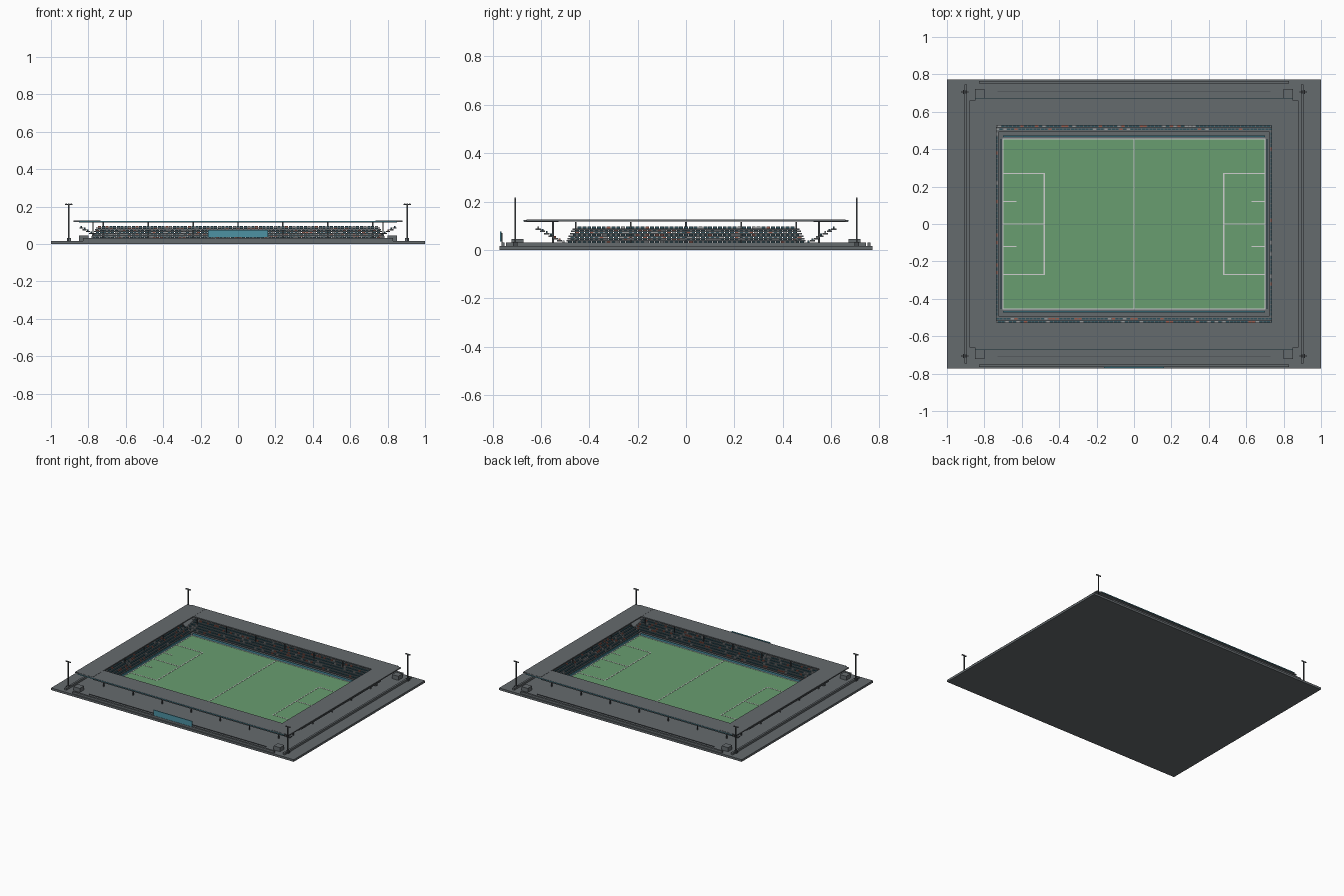
import bpy, bmesh, random

cube = bpy.data.objects.get("Cube")
if cube:
    bpy.data.objects.remove(cube, do_unlink=True)
random.seed(4)


def material(name, r, g, b):
    m = bpy.data.materials.new(name)
    m.use_nodes = True
    m.diffuse_color = (r, g, b, 1)
    m.node_tree.nodes["Principled BSDF"].inputs["Base Color"].default_value = (r, g, b, 1)
    return m


CONCRETE = material("grey concrete", 0.13, 0.145, 0.155)
STEEL = material("dark steel", 0.06, 0.068, 0.075)
GRASS = material("grass green", 0.14, 0.34, 0.16)
PAINT = material("line white", 0.62, 0.63, 0.62)
TEAL = material("teal panel", 0.075, 0.29, 0.37)
SEAT = material("dark teal seat", 0.03, 0.085, 0.11)
RED = material("red seat", 0.32, 0.10, 0.07)
PALE = material("pale seat", 0.30, 0.32, 0.33)


def boxes(name, items, *mats):
    """Merge boxes given as (x0, x1, y0, y1, z0, z1[, material index])."""
    bm = bmesh.new()
    for it in items:
        xs, ys, zs = sorted(it[0:2]), sorted(it[2:4]), sorted(it[4:6])
        v = [bm.verts.new((x, y, z)) for z in zs for y in ys for x in xs]
        for q in ((0, 2, 3, 1), (4, 5, 7, 6), (0, 1, 5, 4),
                  (2, 6, 7, 3), (0, 4, 6, 2), (1, 3, 7, 5)):
            f = bm.faces.new([v[i] for i in q])
            f.material_index = it[6] if len(it) > 6 else 0
    mesh = bpy.data.meshes.new(name)
    bm.to_mesh(mesh)
    bm.free()
    for m in mats:
        mesh.materials.append(m)
    ob = bpy.data.objects.new(name, mesh)
    bpy.context.collection.objects.link(ob)
    return ob


def centred(x, y, z0, z1, sx, sy):
    return (x - sx / 2, x + sx / 2, y - sy / 2, y + sy / 2, z0, z1)


SIDES = (-1, 1)
CORNERS = [(sx, sy) for sx in SIDES for sy in SIDES]
G = 0.016            # ground level
PX, PY = 0.70, 0.455  # pitch half size

# Ground slab and pitch
boxes("ground_slab", [(-1, 1, -0.772, 0.772, 0, G)], CONCRETE)
boxes("pitch", [(-PX, PX, -PY, PY, G, G + 0.003)], GRASS)

# Pitch markings
W = 0.003


def line(x0, x1, y0, y1):
    return (x0 - W, x1 + W, y0 - W, y1 + W, G + 0.003, G + 0.0045)


marks = [line(0, 0, -PY, PY)]
for s in SIDES:
    marks.append(line(-PX, PX, s * PY, s * PY))
    marks.append(line(s * PX, s * PX, -PY, PY))
    box_x, short_x = sorted((s * PX, s * 0.48)), sorted((s * PX, s * 0.63))
    marks.append(line(s * 0.48, s * 0.48, -0.27, 0.27))
    marks.append(line(*box_x, 0, 0))
    for t in SIDES:
        marks.append(line(*box_x, t * 0.27, t * 0.27))
        marks.append(line(*short_x, t * 0.12, t * 0.12))
boxes("pitch_lines", marks, PAINT)

# Advertising boards around the pitch
boards = [centred(0, s * 0.469, G, 0.03, 1.4, 0.007) for s in SIDES]
boards += [centred(s * 0.711, 0, G, 0.03, 0.007, 0.91) for s in SIDES]
boxes("advertising_boards", boards, TEAL)

# Raked stands: thin steps with rows of seats, shorter towards the top
ROWS, RUN, RISE = 7, 0.0175, 0.0098


def stand(name, start, half, along_x, side):
    def place(a0, a1, d0, d1, z0, z1, m=0):
        d = (side * d0, side * d1)
        return ((a0, a1) + d if along_x else d + (a0, a1)) + (z0, z1, m)

    steps, seats = [], []
    for i in range(ROWS):
        d, z, h = start + i * RUN, 0.024 + i * RISE, half - i * 0.005
        steps.append(place(-h, h, d, d + RUN + 0.004, z, z + 0.0065))
        count = int((2 * h - 0.02) / 0.02)
        for k in range(count):
            a = (k - (count - 1) / 2) * 0.02
            colour = random.choices((0, 1, 2), (8, 1, 1))[0]
            seats.append(place(a - 0.008, a + 0.008, d + 0.007, d + 0.015,
                               z + 0.0065, z + 0.014, colour))
    boxes(name + "_steps", steps, CONCRETE)
    boxes(name + "_seats", seats, SEAT, RED, PALE)


stand("front_stand", 0.495, 0.79, True, -1)
stand("back_stand", 0.495, 0.79, True, 1)
stand("right_stand", 0.722, 0.50, False, -1)
stand("left_stand", 0.722, 0.50, False, 1)

# Flat roof ring, posts and edge trim
R0, R1 = 0.116, 0.124
roof = [(-0.85, 0.85, s * 0.527, s * 0.67, R0, R1) for s in SIDES]
roof += [(s * 0.735, s * 0.88, -0.66, 0.66, R0 + 0.001, R1 + 0.001) for s in SIDES]
boxes("roof", roof, CONCRETE)
boxes("roof_trim", [centred(0, s * 0.671, 0.118, 0.123, 1.7, 0.003) for s in SIDES], TEAL)
posts = [centred(0.24 * i, s * 0.55, G, R0, 0.007, 0.007)
         for i in range(-3, 4) for s in SIDES]
posts += [centred(s * 0.775, 0.228 * i, G, R0, 0.007, 0.007)
          for i in range(-2, 3) for s in SIDES]
boxes("roof_posts", posts, STEEL)

# Perimeter walls, kerbs and corner kiosks
walls = [centred(0, s * 0.757, G, 0.031, 1.66, 0.014) for s in SIDES]
walls += [centred(s * 0.9, 0, G, 0.031, 0.014, 1.49) for s in SIDES]
boxes("perimeter_walls", walls, CONCRETE)
boxes("kerbs", [centred(0, s * 0.71, G, 0.02, 1.46, 0.004) for s in SIDES], STEEL)
boxes("corner_kiosks", [centred(sx * 0.825, sy * 0.696, G, 0.046, 0.052, 0.05)
                        for sx, sy in CORNERS], CONCRETE)

# Entrance sign on the front wall
boxes("entrance_sign", [centred(0, -0.766, 0.035, 0.076, 0.32, 0.006)], TEAL)
boxes("sign_posts", [centred(s * 0.12, -0.761, G, 0.07, 0.006, 0.004) for s in SIDES], STEEL)

# Floodlight masts with a crossbar and lamps
masts, lamps = [], []
for sx, sy in CORNERS:
    x, y = sx * 0.905, sy * 0.706
    masts.append(centred(x, y, G, 0.032, 0.02, 0.02))
    masts.append(centred(x, y, G, 0.21, 0.006, 0.006))
    masts.append(centred(x, y, 0.208, 0.213, 0.04, 0.006))
    lamps += [centred(x + o, y, 0.213, 0.216, 0.009, 0.006) for o in (-0.014, 0, 0.014)]
boxes("floodlight_masts", masts, STEEL)
boxes("floodlight_lamps", lamps, PALE)
